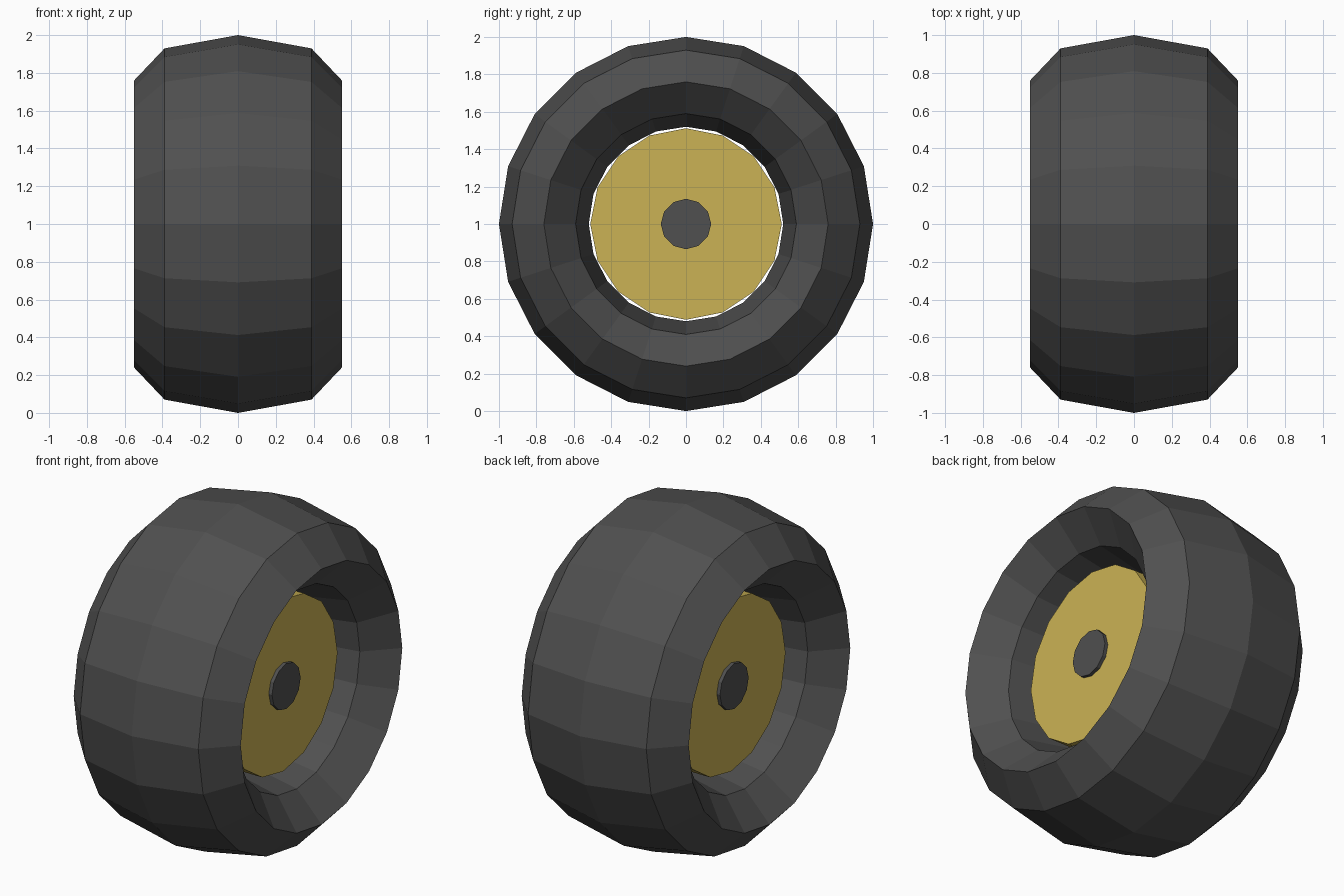
import bpy, bmesh, math
from mathutils import Matrix

if "Cube" in bpy.data.objects:
    bpy.data.objects.remove(bpy.data.objects["Cube"])


def material(name, rgb):
    m = bpy.data.materials.new(name)
    m.diffuse_color = (*rgb, 1)
    m.use_nodes = True
    m.node_tree.nodes["Principled BSDF"].inputs["Base Color"].default_value = m.diffuse_color
    return m


rubber = material("dark grey", (0.08, 0.08, 0.08))
gold = material("gold", (0.60, 0.45, 0.09))


def add_object(name, bm, mat):
    bmesh.ops.recalc_face_normals(bm, faces=bm.faces)
    mesh = bpy.data.meshes.new(name)
    bm.to_mesh(mesh)
    bm.free()
    mesh.materials.append(mat)
    obj = bpy.data.objects.new(name, mesh)
    obj.location.z = 1
    bpy.context.collection.objects.link(obj)


def axle_cylinder(name, radius, half_width, sides, mat):
    """Cylinder along x with a vertex pointing straight up."""
    bm = bmesh.new()
    bmesh.ops.create_cone(bm, cap_ends=True, segments=sides, radius1=radius,
                          radius2=radius, depth=2 * half_width)
    bmesh.ops.rotate(bm, verts=bm.verts, matrix=Matrix.Rotation(math.pi / 2, 3, 'Y'))
    add_object(name, bm, mat)


# tyre: wide low-poly torus, 8-sided elliptical section swept in 20 steps
MAJOR, MINOR, HALF_W, SEG, SEC = 0.76, 0.24, 0.55, 20, 8
bm = bmesh.new()
rings = []
for i in range(SEG):
    a = 2 * math.pi * i / SEG
    ring = []
    for j in range(SEC):
        t = 2 * math.pi * j / SEC
        r = MAJOR + MINOR * math.cos(t)
        ring.append(bm.verts.new((HALF_W * math.sin(t), r * math.sin(a), r * math.cos(a))))
    rings.append(ring)
for i in range(SEG):
    p, q = rings[i], rings[(i + 1) % SEG]
    for j in range(SEC):
        k = (j + 1) % SEC
        bm.faces.new((p[j], p[k], q[k], q[j]))
add_object("tyre", bm, rubber)

# rim and the axle whose ends stand slightly proud of it
axle_cylinder("rim", 0.512, 0.297, 16, gold)
axle_cylinder("axle", 0.135, 0.318, 12, rubber)
